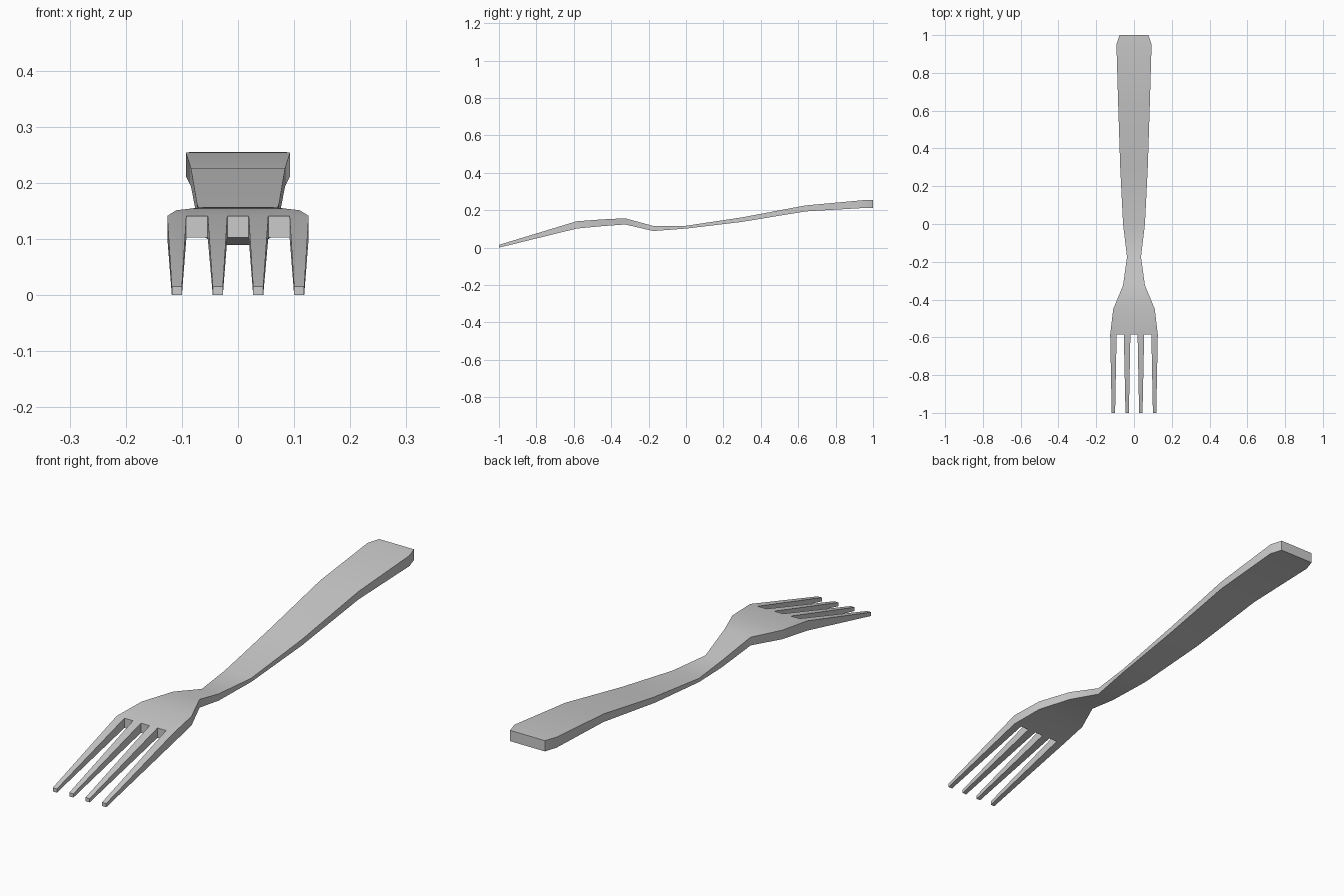
import bpy, bmesh

if "Cube" in bpy.data.objects:
    bpy.data.objects.remove(bpy.data.objects["Cube"])

# Body stations from tine root to handle end: y, half width, bottom z, top z
stations = [
    (-0.585, 0.126, 0.102, 0.141),
    (-0.45, 0.110, 0.115, 0.151),
    (-0.325, 0.058, 0.124, 0.157),
    (-0.175, 0.037, 0.089, 0.116),
    (0.0, 0.058, 0.102, 0.117),
    (0.30, 0.073, 0.138, 0.162),
    (0.64, 0.084, 0.194, 0.226),
    (0.95, 0.093, 0.212, 0.254),
    (1.0, 0.077, 0.212, 0.255),
]
# Tine edges across the width, at root and at tip
root_x = [-0.126, -0.092, -0.054, -0.019, 0.019, 0.054, 0.092, 0.126]
tip_x = [-0.118, -0.100, -0.045, -0.027, 0.027, 0.045, 0.100, 0.118]

bm = bmesh.new()


def row(xs, y, z):
    return [bm.verts.new((x, y, z)) for x in xs]


def section(xs, y, low, high):
    return row(xs, y, low), row(xs, y, high)


# Handle and head: one lofted strip
rows = [section([x * w / 0.126 for x in root_x], y, lo, hi)
        for y, w, lo, hi in stations]
for (b0, t0), (b1, t1) in zip(rows, rows[1:]):
    for i in range(7):
        bm.faces.new((t0[i], t0[i + 1], t1[i + 1], t1[i]))
        bm.faces.new((b0[i], b1[i], b1[i + 1], b0[i + 1]))
    for i in (0, 7):
        bm.faces.new((b0[i], t0[i], t1[i], b1[i]))

# Handle end cap
b, t = rows[-1]
for i in range(7):
    bm.faces.new((b[i], t[i], t[i + 1], b[i + 1]))

# Four tapered tines with walls between them
b0, t0 = rows[0]
b1, t1 = section(tip_x, -1.0, 0.0, 0.015)
for i in range(7):
    j = i + 1
    if i % 2:
        bm.faces.new((b0[i], b0[j], t0[j], t0[i]))
    else:
        bm.faces.new((t0[i], t1[i], t1[j], t0[j]))
        bm.faces.new((b0[i], b0[j], b1[j], b1[i]))
        bm.faces.new((b0[i], b1[i], t1[i], t0[i]))
        bm.faces.new((b0[j], t0[j], t1[j], b1[j]))
        bm.faces.new((b1[i], b1[j], t1[j], t1[i]))

bmesh.ops.recalc_face_normals(bm, faces=bm.faces[:])
mesh = bpy.data.meshes.new("fork")
bm.to_mesh(mesh)
bm.free()
fork = bpy.data.objects.new("fork", mesh)
bpy.context.collection.objects.link(fork)

# Soft bends, crisp outline edges
bpy.context.view_layer.objects.active = fork
fork.select_set(True)
bpy.ops.object.shade_smooth_by_angle(angle=0.52)
